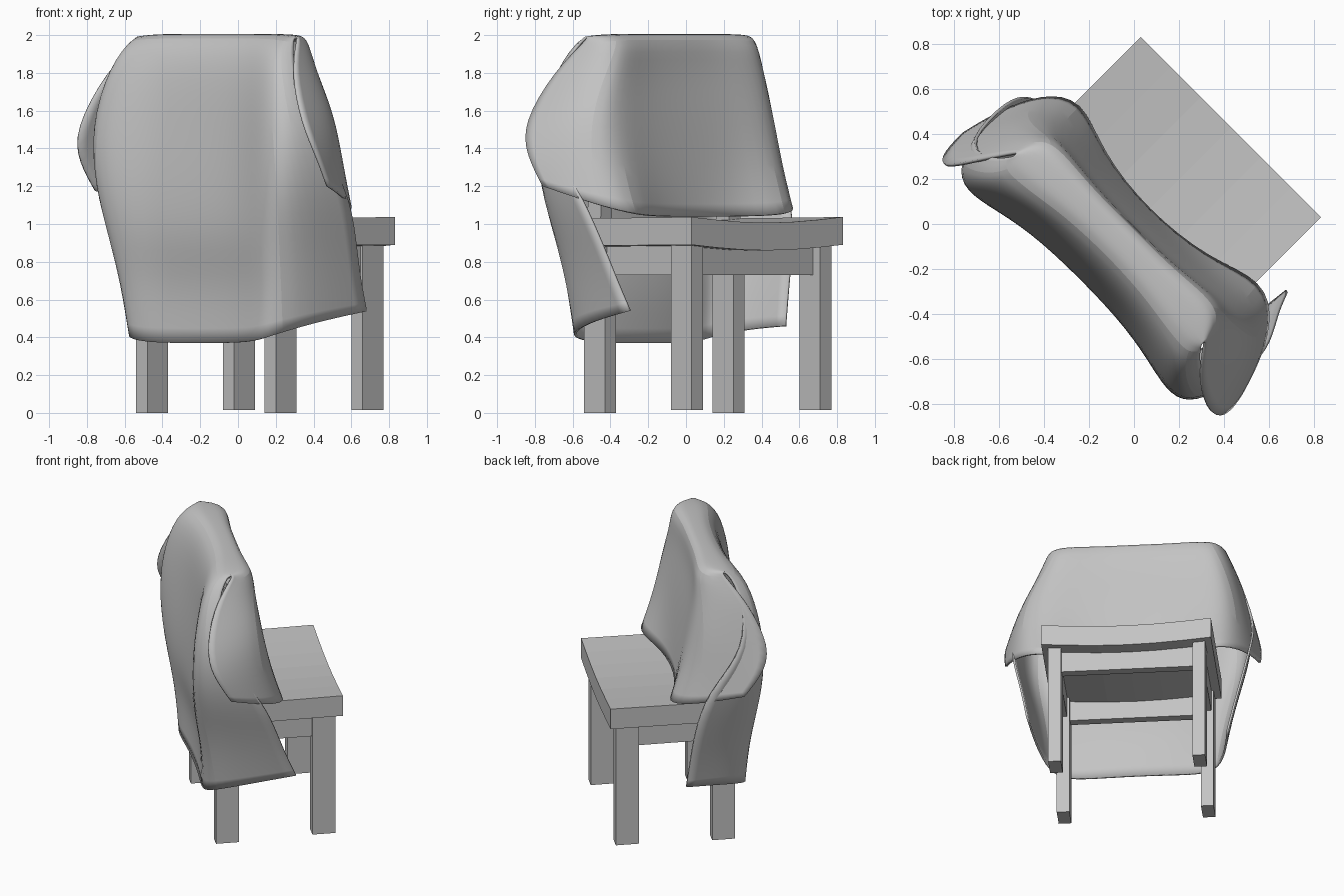
import bpy
import bmesh
from math import radians, cos, pi
from mathutils import Matrix, Vector

# Remove the default cube only
default_cube = bpy.data.objects.get("Cube")
if default_cube:
    bpy.data.objects.remove(default_cube, do_unlink=True)

# Single neutral colour
grey = bpy.data.materials.new("neutral_grey")
grey.use_nodes = True
colour = (0.55, 0.55, 0.55, 1)
grey.diffuse_color = colour
grey.node_tree.nodes["Principled BSDF"].inputs["Base Color"].default_value = colour

# Chair space: across = seat width, forward = seat front; turned on the floor
turn = Matrix.Rotation(radians(-45), 4, "Z")


def add_object(name, bm):
    """Turn a bmesh into a named, coloured object."""
    bmesh.ops.recalc_face_normals(bm, faces=bm.faces)
    bm.transform(turn)
    mesh = bpy.data.meshes.new(name)
    bm.to_mesh(mesh)
    bm.free()
    mesh.materials.append(grey)
    obj = bpy.data.objects.new(name, mesh)
    bpy.context.collection.objects.link(obj)
    return obj


def add_box(name, low, high, lean=0):
    """Box between two corners; lean pushes its top forward."""
    bm = bmesh.new()
    bmesh.ops.create_cube(bm, size=1)
    low, high = Vector(low), Vector(high)
    for vert in bm.verts:
        at_top = vert.co.z > 0
        for axis in range(3):
            vert.co[axis] = high[axis] if vert.co[axis] > 0 else low[axis]
        if at_top:
            vert.co.y += lean
    return add_object(name, bm)


# Legs, posts and side aprons, repeated on both sides
leg_centre, leg_half = 0.481, 0.042
for side, label in ((1, "left"), (-1, "right")):
    inner = side * leg_centre - leg_half
    outer = side * leg_centre + leg_half
    add_box(label + "_front_leg", (inner, 0.41, 0.015), (outer, 0.565, 0.9))
    add_box(label + "_back_leg", (inner, -0.24, 0), (outer, -0.085, 0.95))
    add_box(label + "_back_post", (inner, -0.22, 0.95), (outer, -0.12, 1.9), 0.05)
    add_box(label + "_apron", (inner + 0.015, -0.09, 0.73), (outer - 0.015, 0.42, 0.9))

# Cross rails
reach = leg_centre - leg_half
add_box("front_apron", (-reach, 0.45, 0.73), (reach, 0.51, 0.88))
add_box("back_apron", (-reach, -0.2, 0.73), (reach, -0.14, 0.88))
add_box("top_rail", (-reach, -0.15, 1.7), (reach, -0.09, 1.9), 0.02)

# Seat: slab with a shallow dip across its width
bm = bmesh.new()
segments, seat_half = 6, 0.566
rows = []
for i in range(segments + 1):
    across = seat_half * (2 * i / segments - 1)
    dip = 0.03 * cos(across / seat_half * pi / 2)
    rows.append([bm.verts.new((across, fwd, z - dip))
                 for fwd, z in ((-0.2, 0.885), (0.608, 0.89), (0.608, 1.037), (-0.2, 1.03))])
for a, b in zip(rows, rows[1:]):
    for k in range(4):
        n = (k + 1) % 4
        bm.faces.new((a[k], a[n], b[n], b[k]))
bm.faces.new(rows[0])
bm.faces.new(rows[-1])
add_object("seat", bm)

# Draped cloth: one sheet running from the front hem, over the top, to the back hem.
# Each row: half width, right side narrowing, height at middle, height at edge,
# right edge pull, depths from the middle to the edge
spread = (0, 0.4, 0.68, 0.85, 0.95, 1)
front_rows = (
    (0.87, 0.94, 1.04, 1.2, 0.05, (0.08, 0.12, 0.23, 0.12, -0.05, -0.2)),
    (0.89, 0.92, 1.3, 1.36, 0.07, (0.06, 0.07, 0.13, 0.05, -0.15, -0.3)),
    (0.85, 0.92, 1.6, 1.53, 0.07, (0.02, 0.03, 0.06, 0.03, -0.17, -0.37)),
    (0.69, 1, 1.83, 1.81, 0, (-0.02, -0.01, 0.02, 0.01, -0.12, -0.29)),
    (0.59, 1, 2, 1.98, 0, (-0.01, -0.01, 0.01, 0.01, -0.03, -0.14)),
    (0.59, 1, 2, 1.99, 0, (-0.09, -0.1, -0.11, -0.11, -0.12, -0.15)),
)
back_rows = (
    (0.59, 1, 2, 1.98, 0, (-0.18, -0.19, -0.22, -0.23, -0.23, -0.18)),
    (0.67, 1, 1.86, 1.83, 0, (-0.26, -0.27, -0.31, -0.34, -0.33, -0.26)),
    (0.8, 0.98, 1.53, 1.5, 0, (-0.29, -0.31, -0.39, -0.42, -0.37, -0.27)),
    (0.82, 0.96, 1.2, 1.2, 0, (-0.33, -0.34, -0.41, -0.42, -0.3, 0)),
    (0.76, 0.96, 0.92, 0.92, 0.05, (-0.34, -0.35, -0.38, -0.36, -0.16, 0.12)),
    (0.72, 0.94, 0.68, 0.72, 0.1, (-0.28, -0.29, -0.33, -0.32, -0.09, 0.19)),
    (0.69, 0.92, 0.37, 0.54, 0.16, (-0.29, -0.3, -0.32, -0.28, -0.03, 0.27)),
)
bm = bmesh.new()
grid = []
for width, narrow, mid_z, edge_z, pull, depths in front_rows + back_rows:
    half = list(zip(spread, depths))
    line = []
    for side, points in ((-1, half[:0:-1]), (1, half)):
        for share, depth in points:
            across = side * share * width
            height = mid_z + (edge_z - mid_z) * share ** 7
            if side < 0:
                across *= narrow
                depth -= pull * share ** 12
                height -= 0.5 * pull * share ** 12
            line.append(bm.verts.new((across, depth, height)))
    grid.append(line)
for a, b in zip(grid, grid[1:]):
    for k in range(len(a) - 1):
        bm.faces.new((a[k], a[k + 1], b[k + 1], b[k]))
cloth = add_object("draped_cloth", bm)
smooth = cloth.modifiers.new("soft_folds", "SUBSURF")
smooth.levels = smooth.render_levels = 2
smooth.boundary_smooth = "PRESERVE_CORNERS"
thick = cloth.modifiers.new("cloth_thickness", "SOLIDIFY")
thick.thickness = 0.014
thick.offset = 0

# Smooth shading on the cloth, crisp at its edges
bpy.context.view_layer.objects.active = cloth
cloth.select_set(True)
bpy.ops.object.shade_smooth_by_angle(angle=radians(40))
